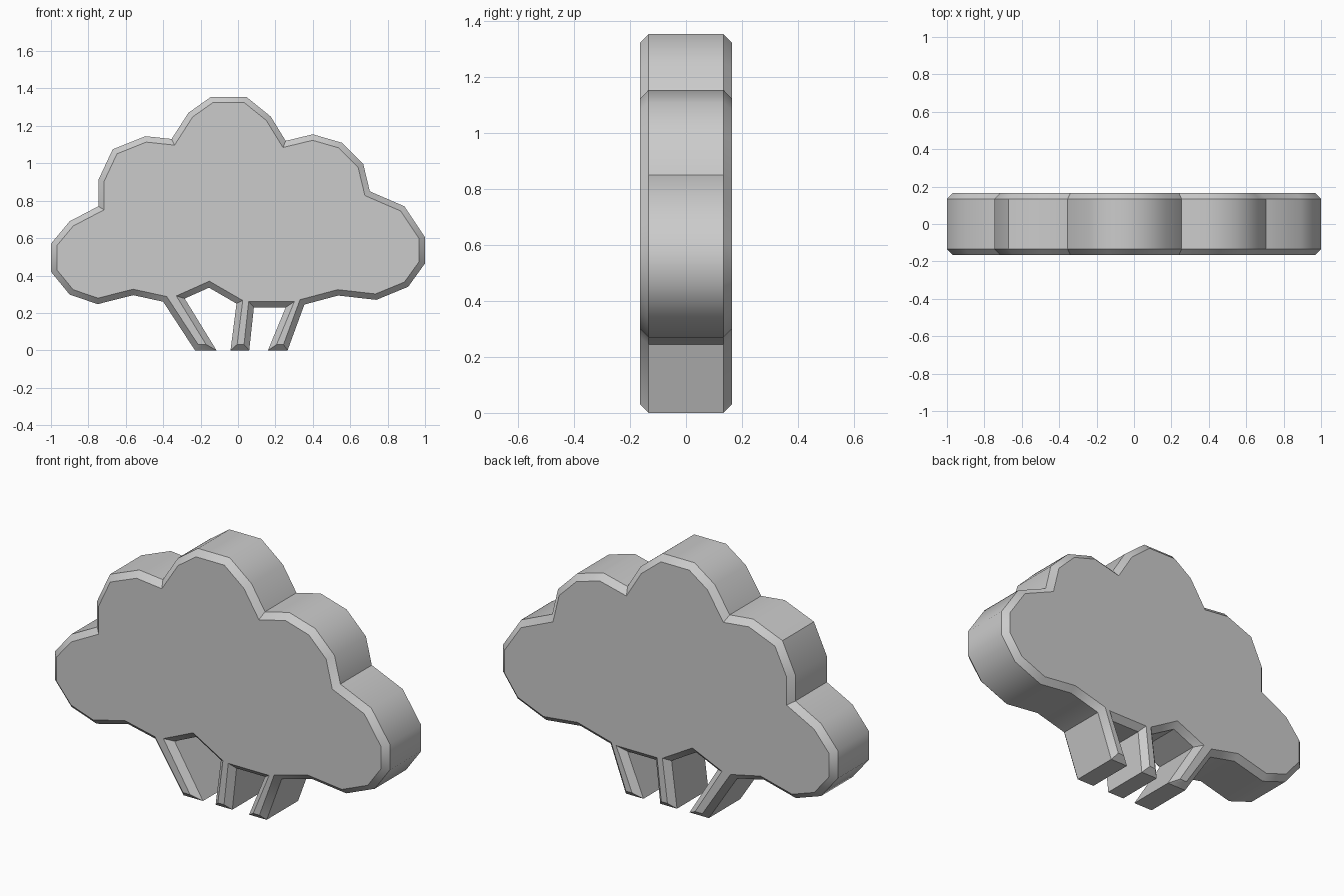
import bpy, bmesh, math
from mathutils import Vector

if "Cube" in bpy.data.objects:
    bpy.data.objects.remove(bpy.data.objects["Cube"])

# Outline in the x-z plane, clockwise from the left tip
OUTLINE = [
    # left lobe and upper left lobe
    (-1.0, .57), (-.90, .69), (-.747, .77), (-.747, .91), (-.67, 1.075), (-.495, 1.145), (-.355, 1.13),
    # crown
    (-.265, 1.27), (-.145, 1.355), (.045, 1.355), (.175, 1.25), (.255, 1.12),
    # upper right lobe and right lobe
    (.40, 1.155), (.555, 1.11), (.67, .995), (.705, .85), (.89, .77), (1.0, .605),
    (1.0, .465), (.91, .34), (.74, .27), (.535, .293), (.355, .245),
    # right, middle and left stems
    (.265, 0), (.16, 0), (.255, .23), (.085, .23), (.06, 0), (-.04, 0), (-.008, .25),
    (-.155, .335), (-.285, .277), (-.115, 0), (-.23, 0), (-.40, .26),
    # underside of left lobe
    (-.56, .295), (-.75, .247), (-.90, .298), (-1.0, .42),
]
HALF, CHAMFER = .165, .031


def inset(points, d):
    """Move every edge inwards by d and return the mitred corners."""
    pts = [Vector(p) for p in points]
    result = []
    for i, p in enumerate(pts):
        a = (p - pts[i - 1]).normalized()
        b = (pts[(i + 1) % len(pts)] - p).normalized()
        na, nb = Vector((a.y, -a.x)), Vector((b.y, -b.x))
        result.append(p + (na + nb) * d / (1 + na.dot(nb)))
    return result


# Chamfered slab: four rings from front to back, capped at both ends
bm = bmesh.new()
small = inset(OUTLINE, CHAMFER)
rings = []
for y, loop in ((-HALF, small), (CHAMFER - HALF, OUTLINE),
                (HALF - CHAMFER, OUTLINE), (HALF, small)):
    rings.append([bm.verts.new((p[0], y, p[1])) for p in loop])
n = len(OUTLINE)
for r, s in zip(rings, rings[1:]):
    for i in range(n):
        j = (i + 1) % n
        bm.faces.new((r[i], r[j], s[j], s[i]))
bm.faces.new(rings[0])
bm.faces.new(rings[-1])
bmesh.ops.recalc_face_normals(bm, faces=bm.faces)

mesh = bpy.data.meshes.new("cloud_tree")
bm.to_mesh(mesh)
bm.free()
obj = bpy.data.objects.new("cloud_tree", mesh)
bpy.context.collection.objects.link(obj)

# Rounded rim, crisp chamfers
bpy.context.view_layer.objects.active = obj
obj.select_set(True)
bpy.ops.object.shade_smooth_by_angle(angle=math.radians(42))
